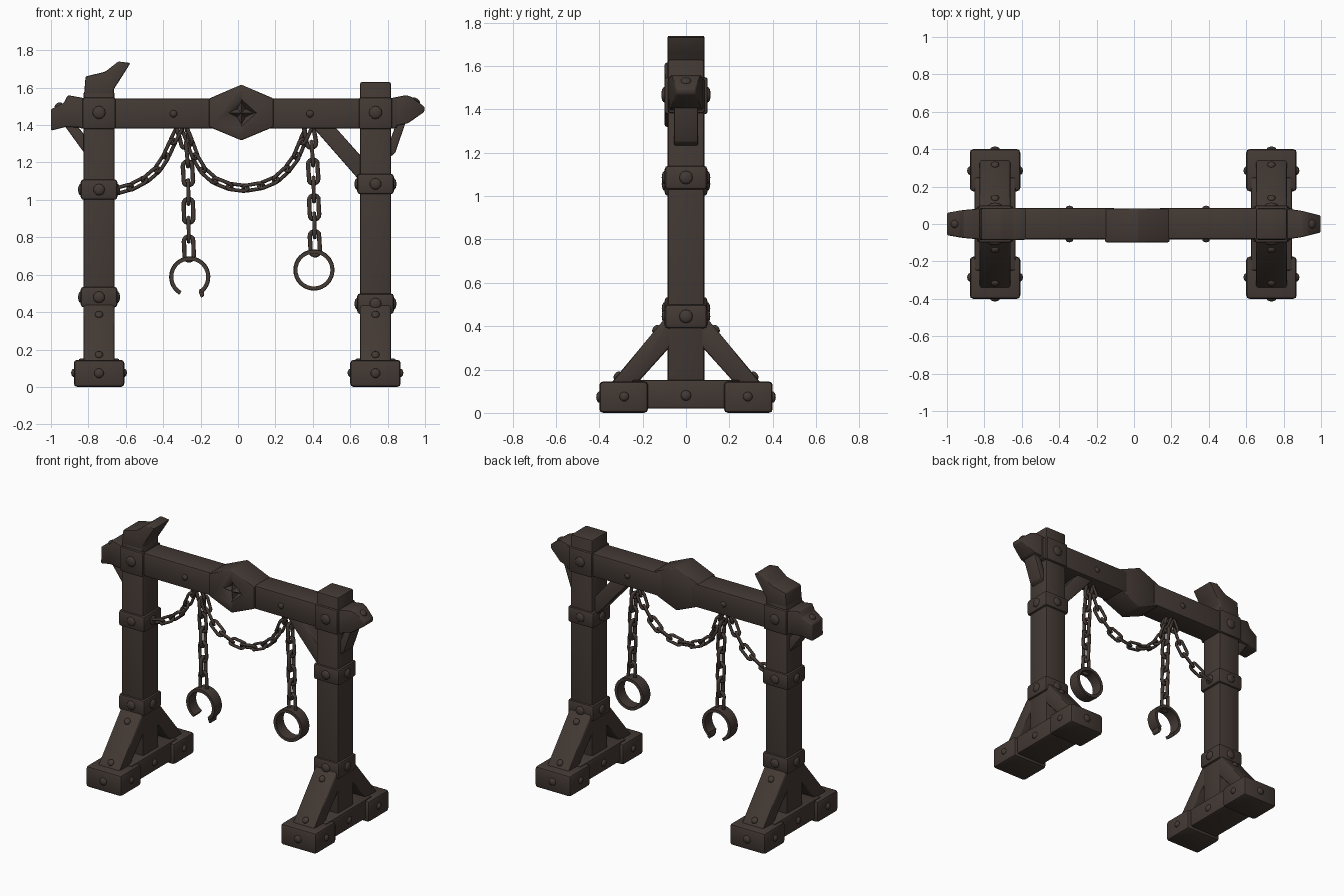
import bpy, bmesh, math
from mathutils import Vector, Matrix

cube = bpy.data.objects.get("Cube")
if cube:
    bpy.data.objects.remove(cube)

COLOR = (0.056, 0.041, 0.034, 1)
mat = bpy.data.materials.new("dark_brown")
mat.use_nodes = True
mat.diffuse_color = COLOR
bsdf = mat.node_tree.nodes["Principled BSDF"]
bsdf.inputs["Base Color"].default_value = COLOR
bsdf.inputs["Roughness"].default_value = 0.8


def finish(name, bm, angle=40):
    bmesh.ops.recalc_face_normals(bm, faces=bm.faces)
    me = bpy.data.meshes.new(name)
    bm.to_mesh(me)
    bm.free()
    ob = bpy.data.objects.new(name, me)
    bpy.context.collection.objects.link(ob)
    me.materials.append(mat)
    bpy.ops.object.select_all(action='DESELECT')
    ob.select_set(True)
    bpy.context.view_layer.objects.active = ob
    bpy.ops.object.shade_smooth_by_angle(angle=math.radians(angle))
    return ob


def bevel(bm, width):
    if width:
        bmesh.ops.bevel(bm, geom=list(bm.edges), offset=width, segments=2,
                        profile=0.5, affect='EDGES', clamp_overlap=True)


def box(name, x, y, z, width=0.012):
    """Bevelled block from (min, max) ranges."""
    bm = bmesh.new()
    bmesh.ops.create_cube(bm, size=1)
    for v in bm.verts:
        v.co = [r[0] if c < 0 else r[1] for r, c in zip((x, y, z), v.co)]
    bevel(bm, width)
    return finish(name, bm)


def prism(name, pts, depth, width=0.012, side=False, center=0):
    """Outline extruded across y (or across x when side is set);
    an outline point may carry its own half depth as third value."""
    bm = bmesh.new()
    caps = []
    for s in (-1, 1):
        ring = []
        for p in pts:
            d = center + s * (p[2] if len(p) > 2 else depth)
            ring.append(bm.verts.new((d, p[0], p[1]) if side else (p[0], d, p[1])))
        bm.faces.new(ring)
        caps.append(ring)
    a, b = caps
    for i in range(len(pts)):
        j = (i + 1) % len(pts)
        bm.faces.new((a[i], a[j], b[j], b[i]))
    bmesh.ops.recalc_face_normals(bm, faces=bm.faces)
    bevel(bm, width)
    return finish(name, bm)


rivets = []  # (position, outward direction, radius)


def collar(name, x, z0, z1, half=0.098):
    box(name, (x - half, x + half), (-0.098, 0.098), (z0, z1), 0.016)
    z = (z0 + z1) / 2
    for d in ((1, 0, 0), (-1, 0, 0), (0, 1, 0), (0, -1, 0)):
        rivets.append(((x + d[0] * half, d[1] * 0.098, z), d, 0.031))


# Posts with feet, struts and iron collars
def stand(side, x, mid, low, top):
    box(side + "_post", (x - 0.083, x + 0.083), (-0.085, 0.085), (0.03, top))
    collar(side + "_middle_collar", x, mid - 0.055, mid + 0.055)
    collar(side + "_lower_collar", x, low - 0.055, low + 0.055)
    box(side + "_upper_collar", (x - 0.088, x + 0.088), (-0.1, 0.1), (1.378, 1.548))
    box(side + "_foot_beam", (x - 0.11, x + 0.11), (-0.25, 0.25), (0.02, 0.152))
    for s, end in ((-1, "front"), (1, "back")):
        rivets.append(((x, s * 0.1, 1.467), (0, s, 0), 0.035))
        box(f"{side}_{end}_foot_block", (x - 0.135, x + 0.135),
            sorted((s * 0.175, s * 0.4)), (0, 0.145), 0.018)
        prism(f"{side}_{end}_strut",
              [(s * 0.36, 0.12), (s * 0.09, 0.445), (s * 0.06, 0.445),
               (s * 0.06, 0.32), (s * 0.24, 0.12)], 0.082, 0.01, True, x)
        rivets.append(((x, s * 0.4, 0.073), (0, s, 0), 0.026))
        for t in (0.16, 0.82):
            p = Vector((x, s * 0.36, 0.12)).lerp(Vector((x, s * 0.09, 0.445)), t)
            rivets.append((p, (0, s * 0.77, 0.64), 0.022))
        for d in (-1, 1):
            rivets.append(((x + d * 0.135, s * 0.285, 0.075), (d, 0, 0), 0.022))
            rivets.append(((x + d * 0.11, 0, 0.08), (d, 0, 0), 0.024))


stand("right", -0.743, 1.055, 0.48, 1.58)
stand("left", 0.735, 1.085, 0.445, 1.63)
prism("right_broken_post_top",
      [(-0.826, 1.53), (-0.815, 1.66), (-0.71, 1.685), (-0.64, 1.74),
       (-0.575, 1.732), (-0.62, 1.66), (-0.665, 1.59), (-0.66, 1.53)], 0.085, 0.008)

# Crossbeam halves with broken, tapering ends
box("right_crossbeam", (-0.85, -0.1), (-0.082, 0.086), (1.382, 1.543))
box("left_crossbeam", (0.13, 0.85), (-0.082, 0.086), (1.382, 1.543))
prism("right_beam_end",
      [(-0.8, 1.54, 0.085), (-0.91, 1.56, 0.075), (-0.93, 1.52, 0.072), (-1.0, 1.485, 0.06),
       (-1.0, 1.37, 0.06), (-0.92, 1.39, 0.072), (-0.8, 1.385, 0.085)], 0, 0.008)
prism("left_beam_end",
      [(0.8, 1.54, 0.085), (0.9, 1.56, 0.07), (0.93, 1.55, 0.065), (1.0, 1.495, 0.045),
       (0.995, 1.47, 0.045), (0.91, 1.41, 0.07), (0.8, 1.385, 0.085)], 0, 0.008)
rivets += [((0.95, 0, 1.53), (0.5, 0, 0.86), 0.025),
           ((-0.96, 0, 1.505), (-0.5, 0, 0.86), 0.022)]
for x in (-0.345, 0.385):
    for s in (-1, 1):
        rivets.append(((x, s * 0.084, 1.46), (0, s, 0), 0.02))

# Diagonal braces
prism("left_inner_brace", [(0.39, 1.4), (0.51, 1.4), (0.67, 1.22), (0.67, 1.08)], 0.055, 0.008)
prism("left_outer_brace", [(0.8, 1.22), (0.84, 1.25), (0.895, 1.41), (0.85, 1.42), (0.8, 1.28)],
      0.055, 0.006)
prism("right_outer_brace", [(-0.8, 1.22), (-0.8, 1.32), (-0.87, 1.41), (-0.93, 1.4)],
      0.055, 0.006)

# Central medallion with a cut diamond and raised star
MX, MZ = 0.018, 1.465
medallion = prism("medallion", [(MX - 0.172, 1.542), (MX, 1.616), (MX + 0.172, 1.542),
                                (MX + 0.172, 1.39), (MX, 1.318), (MX - 0.172, 1.39)],
                  0.09, 0.008, center=-0.008)


def diamond_rings(name, rings):
    """Nested diamonds given as (scale, y), closed at both ends."""
    bm = bmesh.new()
    loops = []
    for s, y in rings:
        loops.append([bm.verts.new((MX + 0.14 * s * cx, y, MZ + 0.125 * s * cz))
                      for cx, cz in ((1, 0), (0, 1), (-1, 0), (0, -1))])
    for a, b in zip(loops, loops[1:]):
        for i in range(4):
            bm.faces.new((a[i], a[i - 1], b[i - 1], b[i]))
    bm.faces.new(loops[0])
    bm.faces.new(loops[-1])
    return finish(name, bm, 20)


def carve(target, cutter):
    mod = target.modifiers.new("cut", 'BOOLEAN')
    mod.operation, mod.object, mod.solver = 'DIFFERENCE', cutter, 'EXACT'
    bpy.context.view_layer.objects.active = target
    bpy.ops.object.modifier_apply(modifier=mod.name)


rim = diamond_rings("diamond_rim", [(1, -0.08), (0.98, -0.1), (0.92, -0.112), (0.8, -0.112), (0.8, -0.08)])
cutter = diamond_rings("cutter", [(0.84, -0.14), (0.25, -0.045)])
carve(medallion, cutter)
carve(rim, cutter)
bpy.data.objects.remove(cutter)

bm = bmesh.new()
tip = bm.verts.new((MX, -0.095, MZ))
star = []
for i in range(8):
    r = 0.085 if i % 2 == 0 else 0.03
    a = i * math.pi / 4
    star.append(bm.verts.new((MX + r * math.cos(a), -0.06 - 0.02 * (i % 2 == 0), MZ + r * math.sin(a))))
for i in range(8):
    bm.faces.new((tip, star[i - 1], star[i]))
finish("medallion_star", bm, 20)


# Chains: links spread evenly along a smooth path, alternately rolled
def chain(name, ctrl, pitch, roll, scale=1.0):
    pts = [Vector((x, 0, z)) for x, z in ctrl]
    pts = [2 * pts[0] - pts[1]] + pts + [2 * pts[-1] - pts[-2]]
    path = []
    for a, b, c, d in zip(pts, pts[1:], pts[2:], pts[3:]):
        for k in range(20):
            t = k / 20
            path.append(0.5 * (2 * b + (c - a) * t + (2 * a - 5 * b + 4 * c - d) * t ** 2
                               + (3 * b - a - 3 * c + d) * t ** 3))
    path.append(pts[-2])
    steps = [(q - p).length for p, q in zip(path, path[1:])]
    n = max(2, round(sum(steps) / pitch))
    bm = bmesh.new()
    for k in range(n):
        goal, i = (k + 0.5) * sum(steps) / n, 0
        while goal > steps[i]:
            goal -= steps[i]
            i += 1
        pos = path[i].lerp(path[i + 1], goal / steps[i])
        along = path[i + 1] - path[i]
        m = (Matrix.Translation(pos) @ Matrix.Rotation(-math.atan2(along.z, along.x), 4, 'Y')
             @ Matrix.Rotation(roll + (k % 2) * math.pi / 2, 4, 'X') @ Matrix.Scale(scale, 4))
        rings = []
        for u in range(14):
            a = (u + 0.5) * math.tau / 14
            shift = math.copysign(0.038, math.cos(a))
            rings.append([])
            for w in range(6):
                b = w * math.tau / 6
                r = 0.026 + 0.012 * math.cos(b)
                co = Vector((shift + r * math.cos(a), 0.012 * math.sin(b), r * math.sin(a)))
                rings[-1].append(bm.verts.new(m @ co))
        for u in range(14):
            for w in range(6):
                bm.faces.new((rings[u - 1][w - 1], rings[u][w - 1], rings[u][w], rings[u - 1][w]))
    finish(name, bm, 70)


chain("right_swag_chain", [(-0.66, 1.045), (-0.54, 1.085), (-0.42, 1.18), (-0.31, 1.39)], 0.083, 0.8, 0.85)
chain("middle_swag_chain", [(-0.29, 1.39), (-0.2, 1.18), (-0.09, 1.09), (0.04, 1.065),
                            (0.18, 1.1), (0.29, 1.2), (0.38, 1.39)], 0.083, 0.8, 0.85)
chain("right_hanging_chain", [(-0.3, 1.39), (-0.27, 1.2), (-0.262, 0.69)], 0.102, 0.0)
chain("left_hanging_chain", [(0.38, 1.39), (0.4, 1.2), (0.412, 0.72)], 0.102, 0.0)


# Shackles: flat bands swept around an arc
def shackle(name, x, z, start, end):
    bm = bmesh.new()
    n = 32
    closed = end - start >= 360
    rings = []
    for i in range(n if closed else n + 1):
        a = math.radians(start + (end - start) * i / n)
        rings.append([bm.verts.new((x + r * math.cos(a), y, z + r * math.sin(a)))
                      for r, y in ((0.088, -0.04), (0.108, -0.04), (0.11, 0), (0.108, 0.04), (0.088, 0.04))])
    for a, b in zip(rings, rings[1:] + (rings[:1] if closed else [])):
        for i in range(5):
            bm.faces.new((a[i - 1], a[i], b[i], b[i - 1]))
    if not closed:
        bm.faces.new(rings[0])
        bm.faces.new(rings[-1])
    finish(name, bm)


shackle("left_shackle", 0.406, 0.625, 0, 360)
shackle("right_shackle", -0.258, 0.588, -52, 240)
prism("shackle_latch", [(-0.205, 0.525), (-0.18, 0.515), (-0.183, 0.485), (-0.197, 0.476), (-0.21, 0.505)],
      0.03, 0.003)

# All rivet heads
bm = bmesh.new()
for pos, direction, radius in rivets:
    turn = Vector(direction).to_track_quat('Z', 'Y').to_matrix().to_4x4()
    m = Matrix.Translation(pos) @ turn @ Matrix.Diagonal((radius, radius, 0.014, 1))
    bmesh.ops.create_uvsphere(bm, u_segments=12, v_segments=8, radius=1, matrix=m)
finish("rivets", bm, 60)
